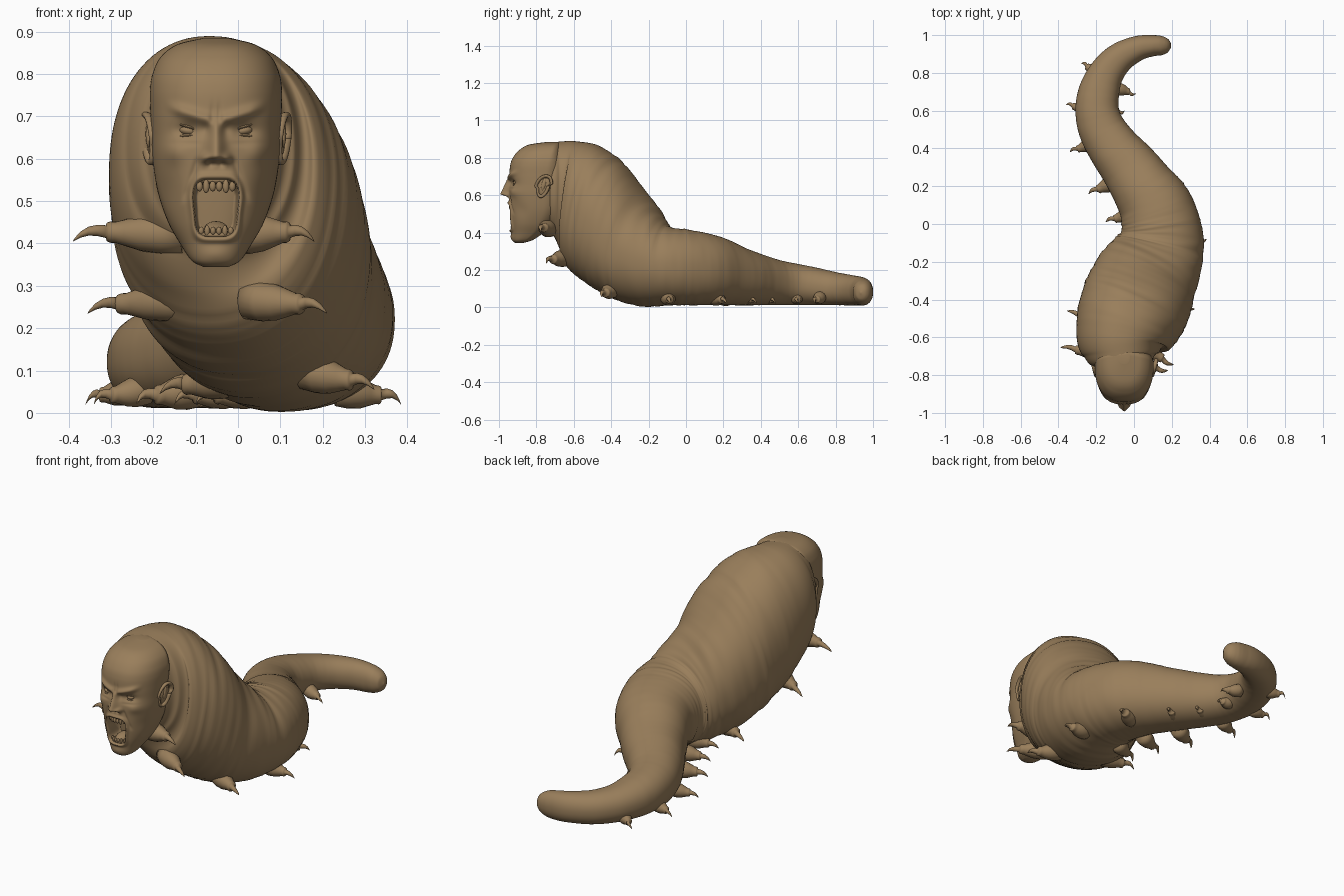
import bpy, math
from mathutils import Vector, noise

if "Cube" in bpy.data.objects:
    bpy.data.objects.remove(bpy.data.objects["Cube"])

skin = bpy.data.materials.new("brown skin")
skin.diffuse_color = (0.32, 0.21, 0.105, 1)
skin.use_nodes = True
skin.node_tree.nodes["Principled BSDF"].inputs["Base Color"].default_value = skin.diffuse_color
CX = -0.052  # face centre line


def loft(name, rings):
    """Closed rings joined into a smooth skin with capped ends."""
    n = len(rings[0])
    verts = [p for r in rings for p in r]
    faces = []
    for i in range(len(rings) - 1):
        for j in range(n):
            k = (j + 1) % n
            faces.append((i * n + j, i * n + k, (i + 1) * n + k, (i + 1) * n + j))
    faces.append(tuple(range(n - 1, -1, -1)))
    faces.append(tuple((len(rings) - 1) * n + j for j in range(n)))
    me = bpy.data.meshes.new(name)
    me.from_pydata(verts, [], faces)
    me.materials.append(skin)
    me.shade_smooth()
    ob = bpy.data.objects.new(name, me)
    bpy.context.collection.objects.link(ob)
    return ob


def spline(rows, n):
    """Catmull-Rom samples through the rows, n per span."""
    out = []
    for i in range(len(rows) - 1):
        a, b, c, d = rows[max(i - 1, 0)], rows[i], rows[i + 1], rows[min(i + 2, len(rows) - 1)]
        for s in range(n + (i == len(rows) - 2)):
            t = s / n
            out.append([0.5 * (2 * q + (r - p) * t + (2 * p - 5 * q + 4 * r - u) * t * t
                               + (3 * q - p - 3 * r + u) * t ** 3) for p, q, r, u in zip(a, b, c, d)])
    return out


def blob(name, loc, size, rot=(0, 0, 0)):
    bpy.ops.mesh.primitive_uv_sphere_add(segments=24, ring_count=14, location=loc, rotation=rot)
    ob = bpy.context.object
    ob.name = name
    ob.scale = size
    ob.data.materials.append(skin)
    ob.data.shade_smooth()
    return ob


def spow(v, e):
    return math.copysign(abs(v) ** e, v)


def smooth(a, b, v):
    t = min(1, max(0, (v - a) / (b - a)))
    return t * t * (3 - 2 * t)


def bump(u, v, su, sv):
    return math.exp(-(u / su) ** 2 - (v / sv) ** 2)


# Body: x, y, z, half width, half height, backward tilt in degrees
body_rows = [
    (-.055, -.785, .66, .125, .195, 0), (-.06, -.735, .645, .16, .232, 0),
    (-.065, -.69, .627, .2, .259, 2),
    (-.065, -.62, .58, .243, .31, 7), (-.037, -.53, .525, .275, .342, 12),
    (.01, -.42, .437, .291, .335, 14), (.055, -.31, .335, .28, .298, 14),
    (.112, -.195, .25, .253, .249, 11), (.142, -.09, .22, .23, .21, 3),
    (.14, 0, .215, .21, .203, 0), (.108, .1, .205, .195, .193, 0),
    (.045, .2, .19, .17, .177, 0), (-.025, .3, .165, .154, .154, 0),
    (-.105, .4, .147, .137, .135, 0), (-.168, .5, .132, .125, .12, 0),
    (-.195, .6, .122, .115, .11, 0), (-.185, .7, .112, .108, .1, 0),
    (-.145, .8, .1, .093, .088, 0), (-.075, .88, .092, .08, .081, 0),
    (.02, .93, .087, .066, .076, 0), (.1, .944, .082, .056, .071, 0),
    (.15, .943, .08, .05, .06, 0), (.183, .938, .079, .032, .038, 0),
    (.196, .935, .078, .003, .004, 0)]
N = 10
path = spline(body_rows, N)
rings = []
for i, (x, y, z, w, h, tilt) in enumerate(path):
    a, b = path[max(i - 1, 0)], path[min(i + 1, len(path) - 1)]
    t = Vector((b[0] - a[0], b[1] - a[1], 0)).normalized()
    s = Vector((t.y, -t.x, 0))
    ti = math.radians(tilt)
    u = Vector((0, 0, math.cos(ti))) + t * math.sin(ti)
    v = i / N
    fold = 0.015 * smooth(3, 5, v) * (1 - smooth(8.5, 11, v)) + 0.006 * smooth(2, 4, v)
    ring = []
    for j in range(96):
        an = 2 * math.pi * j / 96
        ca, sa = math.cos(an), math.sin(an)
        # ring wrinkles, with one deep crease where the back bends
        k = 1 + fold * noise.noise(Vector((v * 4.4 + 0.3 * sa, ca * .9, sa * .9)))
        k -= 0.04 * bump(v - 7.7, 0, .13, 1) * smooth(-.2, .7, sa)
        p = Vector((x, y, z)) + s * (w * k * spow(ca, .92)) + u * (h * k * spow(sa, .92))
        p.z = max(p.z, 0.002)
        ring.append(p)
    rings.append(ring)
loft("caterpillar_body", rings)


# Face relief: how far a point of the head moves forward (-y)
def relief(X, z):
    a = abs(X)
    d = 0
    f = (0.695 - z) / 0.09                       # nose ridge, tip and wings
    if f > -.3:
        amp = (.008 + .038 * min(1, max(0, f))) * smooth(-.3, .2, f) * (1 - smooth(.98, 1.2, f))
        d += amp * math.exp(-(X / (.015 + .007 * max(0, min(1, f)))) ** 2)
    d += .016 * bump(a - .026, z - .6, .012, .012)
    d -= .008 * bump(a - .013, z - .586, .007, .006)
    zb = .686 + .32 * a                          # angry brow
    d += .012 * math.exp(-((z - zb) / .014) ** 2) * (1 - smooth(.08, .125, a)) * smooth(.004, .022, a)
    d -= .003 * bump(a - .008, z - .712, .005, .02)
    d -= .016 * bump(a - .066, z - .666, .034, .02)      # eye sockets
    d -= .007 * bump(a - .022, z - .668, .012, .02)
    d -= .003 * bump(a - .07, z - .636, .03, .006)
    d += .010 * bump(a - .1, z - .615, .03, .026)        # cheekbones
    d -= .008 * bump(a - .115, z - .52, .025, .045)      # hollow cheeks
    q = (.605 - z) / .09                                 # folds beside the nose
    if -.2 < q < 1.3:
        d -= .006 * math.exp(-((a - .04 - .03 * q) / .008) ** 2) * smooth(-.2, .2, q) * (1 - smooth(.9, 1.3, q))
    d += .006 * bump(X, z - .375, .035, .02)             # chin
    half = .05 + .005 * smooth(.45, .52, z)              # shouting mouth
    m = ((a / half) ** 4 + (abs(z - .484) / .068) ** 4) ** .25
    d += .009 * math.exp(-((m - 1.1) / .11) ** 2)
    d -= .09 * (1 - smooth(.84, 1.02, m))
    return d


# Head: z, half width, front y, widest y, back y
head_rows = [
    (.345, .03, -.912, -.89, -.87), (.36, .058, -.928, -.86, -.82), (.4, .085, -.934, -.82, -.76),
    (.45, .113, -.94, -.79, -.70), (.52, .137, -.945, -.765, -.66), (.6, .15, -.947, -.76, -.64),
    (.66, .153, -.945, -.755, -.64), (.71, .155, -.944, -.75, -.64), (.76, .156, -.94, -.74, -.64),
    (.8, .15, -.926, -.73, -.65), (.84, .131, -.893, -.72, -.66), (.87, .092, -.84, -.71, -.67),
    (.885, .03, -.74, -.7, -.68)]
rings = []
for z, w, front, mid, back in spline(head_rows, 17):
    ring = []
    for j in range(160):
        if j < 120:
            sx = math.sin(math.pi * (j / 120 - .5))
            X = w * sx
            c = (1 - abs(sx) ** 2.4) ** (1 / 2.4)
            y = mid - (mid - front) * c - relief(X, z) * smooth(.25, .6, c)
        else:
            an = math.pi * (j - 120) / 40
            X, y = w * math.cos(an), mid + (back - mid) * math.sin(an)
        ring.append((CX + X, y, z))
    rings.append(ring)
loft("screaming_head", rings)

# Eyes, lids and ears, mirrored
for side, tag in ((-1, "left"), (1, "right")):
    blob(tag + "_eye", (CX + side * .064, -.904, .666), (.024, .022, .013), (0, side * -.15, 0))
    for part, dz, tilt in (("upper", .010, -.28), ("lower", -.011, .1)):
        blob(f"{tag}_{part}_lid", (CX + side * .065, -.914, .666 + dz), (.028, .012, .0045), (0, side * tilt, side * .25))
    # ear: flat shell with a raised rim and lobe
    ear = []
    for i in range(28):
        an = 2 * math.pi * i / 28
        wide = .04 if math.sin(an) > 0 else .026
        c = Vector((CX + side * (.157 + .01 * math.cos(an) + .006 * math.sin(an)),
                    -.762 + wide * math.cos(an) + .014 * math.sin(an), .648 + .054 * math.sin(an)))
        o = Vector((side * .3, math.cos(an), math.sin(an)))
        ear.append([c + o * (.009 * math.cos(b)) + Vector((side * .011 * math.sin(b), 0, 0))
                    for b in [2 * math.pi * k / 12 for k in range(12)]])
    loft(tag + "_ear_rim", ear + [ear[0]])
    blob(tag + "_ear_shell", (CX + side * .15, -.76, .648), (.012, .034, .052), (-.2, 0, side * -.2))
    blob(tag + "_ear_fold", (CX + side * .157, -.76, .658), (.009, .012, .034), (-.25, 0, 0))

# Teeth, gums and tongue
for i in range(6):
    o = (i - 2.5) * .0155
    y = -.94 + 9 * o * o
    long = .016 if i in (1, 4) else .012
    blob(f"upper_tooth_{i}", (CX + o, y, .535), (.0078, .007, long))
    blob(f"lower_tooth_{i}", (CX + o * .9, y + .008, .43), (.0065, .006, long * .8))
blob("upper_gum", (CX, -.905, .549), (.052, .035, .013))
blob("lower_gum", (CX, -.9, .42), (.046, .035, .012))
blob("tongue", (CX, -.888, .434), (.028, .042, .016), (.25, 0, 0))

# Clawed legs: tip x, y, z, then root x, y, z
high = [(-.39, -.655, .405, -.13, -.69, .42), (.18, -.775, .405, -.01, -.73, .42),
        (-.355, -.46, .235, -.12, -.57, .265), (.21, -.745, .235, .02, -.64, .265),
        (-.185, -.22, .045, .0, -.28, .085), (.322, -.45, .055, .15, -.39, .1)]
low = [(-.1, -.13, .05, -.08), (.385, -.08, .23, -.1), (-.15, .01, 0, .06), (.265, .22, .13, .14),
       (-.24, .16, -.09, .23), (.085, .38, -.02, .3), (-.34, .38, -.21, .43), (-.015, .48, -.11, .42),
       (-.36, .63, -.25, .61), (-.05, .6, -.14, .59), (-.28, .85, -.19, .8), (.01, .69, -.1, .72)]
legs = high + [(a, b, .02, c, d, .055) for a, b, c, d in low]
profile = [(0, 1), (.2, 1.06), (.38, .95), (.52, .72), (.61, .57), (.66, .57), (.69, .5), (.70, .34),
           (.78, .3), (.86, .24), (.93, .17), (.98, .08), (1, .01)]
for i, (tx, ty, tz, bx, by, bz) in enumerate(legs):
    run = Vector((tx - bx, ty - by, 0))
    s = Vector((-run.y, run.x, 0)).normalized()
    girth = min(.044, max(.032, .25 * run.length))
    collar = tz + .022
    rings = []
    for f, r in profile:
        q = max(0, (f - .68) / .32)
        z = bz + (collar - bz) * f / .68 if f < .68 else collar + .016 * q - .038 * q ** 3
        c = Vector((bx, by, z)) + run * f + s * (.02 * math.sin(math.pi * q) * -.5)
        rr = min(girth * r, z - .002)
        rings.append([c + s * (rr * math.cos(a)) + Vector((0, 0, rr * math.sin(a)))
                      for a in [2 * math.pi * k / 20 for k in range(20)]])
    loft(f"clawed_leg_{i}", rings)
